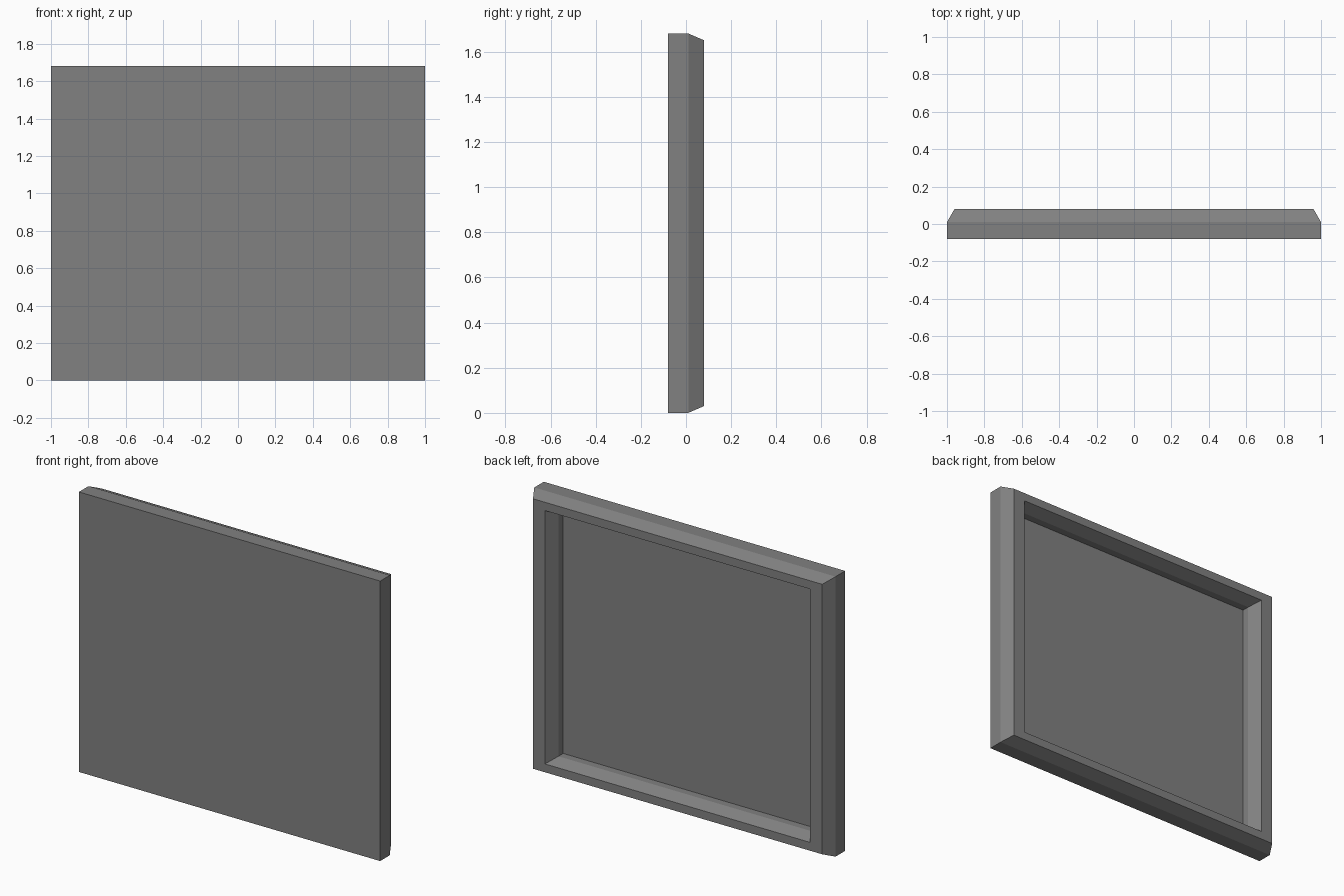
import bpy
import bmesh

cube = bpy.data.objects.get("Cube")
if cube:
    bpy.data.objects.remove(cube, do_unlink=True)

grey = bpy.data.materials.new("grey")
grey.use_nodes = True
colour = (0.22, 0.22, 0.22, 1)
grey.diffuse_color = colour
grey.node_tree.nodes["Principled BSDF"].inputs["Base Color"].default_value = colour

HALF_HEIGHT = 0.84

# Rectangular rings from the front face, round the rim, into the back recess:
# (inset in x, inset in z, depth y)
rings = [
    (0, 0, -0.08),
    (0, 0, 0.01),
    (0.04, 0.03, 0.08),
    (0.12, 0.08, 0.08),
    (0.16, 0.11, 0.01),
    (0.16, 0.11, -0.035),
]

bm = bmesh.new()
loops = []
for dx, dz, y in rings:
    w, h = 1 - dx, HALF_HEIGHT - dz
    loops.append([bm.verts.new((sx * w, y, HALF_HEIGHT + sz * h))
                  for sx, sz in ((-1, -1), (1, -1), (1, 1), (-1, 1))])

# Bridge neighbouring rings, then cap the front and the recess floor
for a, b in zip(loops, loops[1:]):
    for i in range(4):
        j = (i + 1) % 4
        bm.faces.new((a[i], a[j], b[j], b[i]))
bm.faces.new(loops[0])
bm.faces.new(loops[-1])
bmesh.ops.recalc_face_normals(bm, faces=bm.faces)

mesh = bpy.data.meshes.new("framed_panel")
bm.to_mesh(mesh)
bm.free()
mesh.materials.append(grey)
panel = bpy.data.objects.new("framed_panel", mesh)
bpy.context.collection.objects.link(panel)
